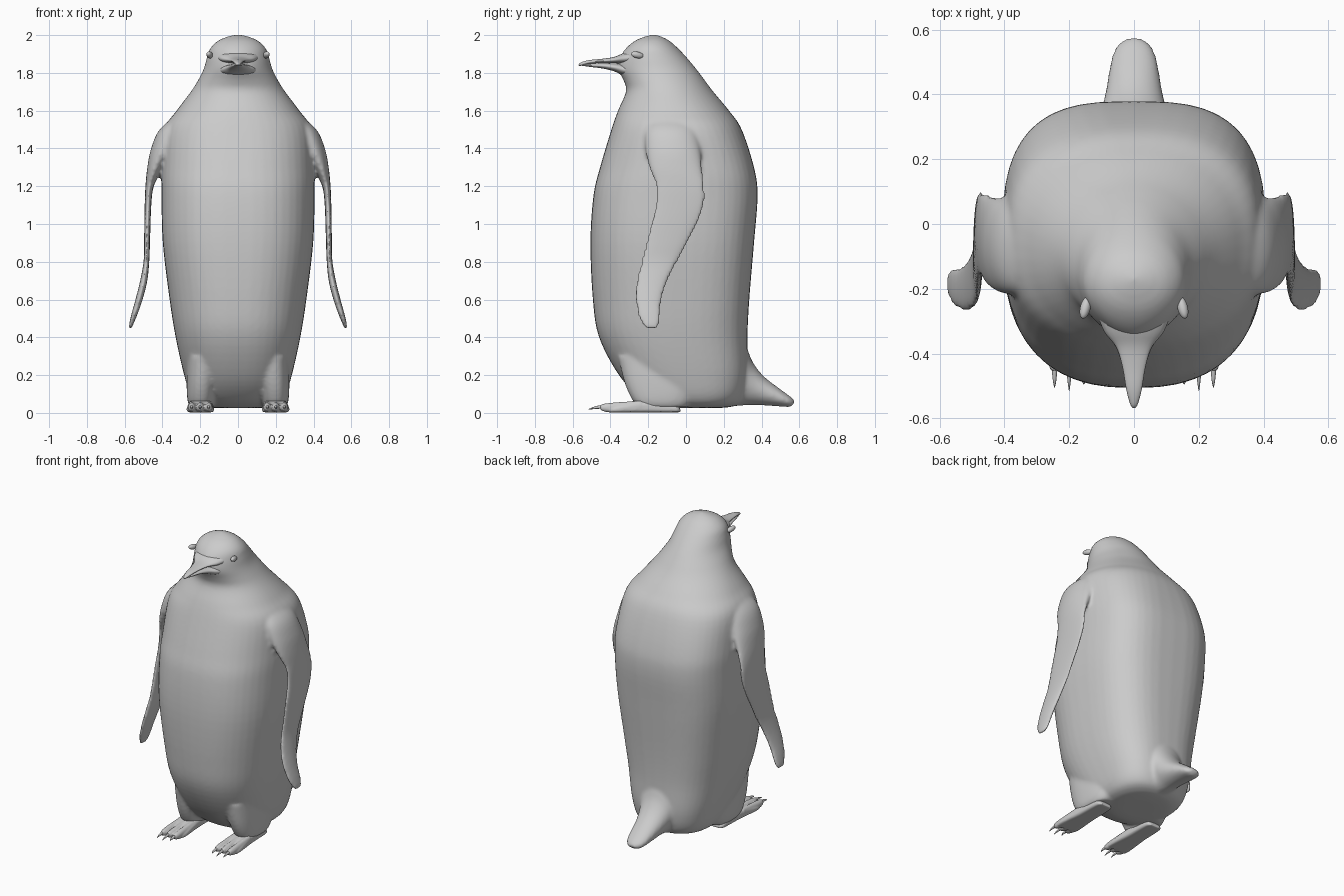
import bpy, bmesh, math
from mathutils import Vector, Matrix


def spline(rows, sub):
    """Catmull-Rom interpolation of section parameters."""
    out = []
    for i in range(len(rows) - 1):
        p = [rows[max(0, min(len(rows) - 1, i + k))] for k in (-1, 0, 1, 2)]
        for s in range(sub):
            t = s / sub
            out.append([0.5 * (2 * b + (c - a) * t + (2 * a - 5 * b + 4 * c - d) * t * t
                               + (3 * b - a - 3 * c + d) * t ** 3) for a, b, c, d in zip(*p)])
    return out + [list(rows[-1])]


def loft(bm, rows, axis, side=1, n0=2.0, n1=2.0, sub=5, seg=48):
    """Skin superelliptic sections (t, u0, u1, v0, v1[, n0, n1]) along z or y."""
    rings = []
    for r in spline(rows, sub):
        t, u0, u1, v0, v1 = r[:5]
        e0, e1 = r[5:7] if len(r) > 5 else (n0, n1)
        ring = []
        for k in range(seg):
            a = 2 * math.pi * k / seg
            c, s = math.cos(a), math.sin(a)
            e = 2 / (e0 if s < 0 else e1)
            u = (u0 + u1) / 2 + (u1 - u0) / 2 * math.copysign(abs(c) ** e, c)
            v = (v0 + v1) / 2 + (v1 - v0) / 2 * math.copysign(abs(s) ** e, s)
            ring.append(bm.verts.new((u * side, v, t) if axis == 'z' else (u * side, t, v)))
        rings.append(ring)
    for a, b in zip(rings, rings[1:]):
        for k in range(seg):
            bm.faces.new((a[k], a[(k + 1) % seg], b[(k + 1) % seg], b[k]))
    bm.faces.new(rings[0][::-1])
    bm.faces.new(rings[-1])


def finish(bm, name):
    bmesh.ops.recalc_face_normals(bm, faces=bm.faces)
    me = bpy.data.meshes.new(name)
    bm.to_mesh(me)
    bm.free()
    ob = bpy.data.objects.new(name, me)
    bpy.context.collection.objects.link(ob)
    for p in me.polygons:
        p.use_smooth = len(p.vertices) < 5
    return ob


def fuse(ob, voxel, iterations):
    m = ob.modifiers.new("fuse", 'REMESH')
    m.mode, m.voxel_size, m.use_smooth_shade = 'VOXEL', voxel, True
    m = ob.modifiers.new("soften", 'SMOOTH')
    m.factor, m.iterations = 0.5, iterations


# Body and head: z, half width, front y, back y, front and back squareness
BODY = [(.025, .10, -.06, .16, 2, 2), (.035, .19, -.14, .25, 2.2, 2.2), (.08, .245, -.24, .30, 2.4, 2.6),
        (.2, .285, -.355, .325, 2.4, 2.8), (.4, .33, -.46, .325, 2.4, 2.8), (.6, .362, -.493, .335, 2.4, 2.9),
        (.9, .398, -.506, .36, 2.5, 3), (1.15, .405, -.49, .379, 2.5, 3), (1.3, .405, -.455, .36, 2.4, 2.9),
        (1.5, .39, -.395, .295, 2.3, 2.5), (1.6, .325, -.36, .228, 2.2, 2.2), (1.7, .25, -.318, .145, 2.1, 2),
        (1.76, .212, -.33, .10, 2, 2), (1.82, .182, -.36, .055, 1.8, 2), (1.88, .165, -.35, .005, 1.8, 2),
        (1.93, .147, -.318, -.042, 1.9, 2), (1.97, .106, -.27, -.088, 2, 2), (1.992, .055, -.218, -.13, 2, 2),
        (2.002, .012, -.18, -.16, 2, 2)]
# Flipper: z, inner x, outer x, front y, back y
FLIPPER = [(1.58, .27, .32, -.16, .0), (1.5, .29, .415, -.21, .05), (1.4, .33, .46, -.215, .075),
           (1.3, .395, .48, -.195, .085), (1.2, .446, .49, -.16, .097), (1.1, .459, .494, -.165, .097),
           (1.0, .463, .496, -.19, .063), (.9, .466, .497, -.213, .01), (.8, .47, .5, -.238, -.045),
           (.7, .48, .518, -.262, -.095), (.6, .505, .543, -.268, -.128), (.52, .533, .565, -.255, -.133),
           (.465, .556, .577, -.23, -.14), (.444, .564, .577, -.205, -.16)]
# Tail: y, half width, bottom z, top z
TAIL = [(.12, .2, .03, .44), (.24, .16, .035, .43), (.31, .12, .04, .37), (.35, .102, .042, .275),
        (.41, .087, .04, .195), (.5, .072, .034, .125), (.55, .054, .032, .088), (.572, .025, .045, .068)]
LEG = [(.03, .14, .255, -.25, .0), (.07, .125, .268, -.285, .03), (.16, .11, .272, -.325, .05),
       (.3, .09, .27, -.36, .05)]

bm = bmesh.new()
loft(bm, [(z, -w, w, f, b, n, m) for z, w, f, b, n, m in BODY], 'z')
loft(bm, [(y, -w, w, lo, hi) for y, w, lo, hi in TAIL], 'y')
for s in (1, -1):
    loft(bm, FLIPPER, 'z', s)
    loft(bm, LEG, 'z', s, 2.4, 2.4)
fuse(finish(bm, "body"), .011, 6)

# Beak halves: y, half width, bottom z, top z
UPPER = [(-.26, .12, 1.84, 1.93), (-.33, .093, 1.846, 1.905), (-.38, .055, 1.852, 1.885),
         (-.44, .036, 1.853, 1.875), (-.51, .024, 1.848, 1.868), (-.555, .012, 1.838, 1.856),
         (-.568, .003, 1.838, 1.845)]
LOWER = [(-.26, .12, 1.77, 1.85), (-.33, .09, 1.785, 1.848), (-.38, .056, 1.808, 1.85),
         (-.44, .035, 1.823, 1.852), (-.51, .02, 1.832, 1.848), (-.553, .006, 1.838, 1.845)]
for name, rows in (("upper_beak", UPPER), ("lower_beak", LOWER)):
    bm = bmesh.new()
    loft(bm, [(y, -w, w, lo, hi) for y, w, lo, hi in rows], 'y', seg=24)
    finish(bm, name)

for s, label in ((1, "left"), (-1, "right")):
    # Eye with a slight tilt
    bm = bmesh.new()
    mat = (Matrix.Translation((s * .150, -.258, 1.895)) @ Matrix.Rotation(s * .25, 4, 'Z')
           @ Matrix.Rotation(-.2, 4, 'X') @ Matrix.Diagonal((.016, .036, .017, 1)))
    bmesh.ops.create_uvsphere(bm, u_segments=24, v_segments=12, radius=1, matrix=mat)
    finish(bm, label + "_eye")

    # Foot: flat pad with three toes
    bm = bmesh.new()
    loft(bm, [(-.03, .16, .23, .003, .02), (-.06, .14, .25, .003, .045), (-.2, .135, .258, .002, .07),
              (-.28, .13, .266, .002, .062), (-.36, .126, .272, .002, .042), (-.40, .132, .268, .003, .028)],
         'y', s, 5, 2.4)
    for x in (.155, .2, .245):
        loft(bm, [(-.24, x - .018, x + .018, .01, .065), (-.34, x - .021, x + .021, .002, .058),
                  (-.41, x - .021, x + .021, .003, .052), (-.445, x - .015, x + .015, .012, .046),
                  (-.455, x - .006, x + .006, .022, .038)], 'y', s, 2.5, 2, seg=20)
    fuse(finish(bm, label + "_foot"), .006, 2)

    # Claws
    bm = bmesh.new()
    for x, tip in ((.155, -.495), (.2, -.515), (.245, -.505)):
        loft(bm, [(-.42, x - .009, x + .009, .022, .044), (-.455, x - .008, x + .008, .022, .04),
                  (-.485, x - .005, x + .005, .021, .033), (tip, x - .001, x + .001, .018, .021)],
             'y', s, seg=12)
    finish(bm, label + "_claws")
